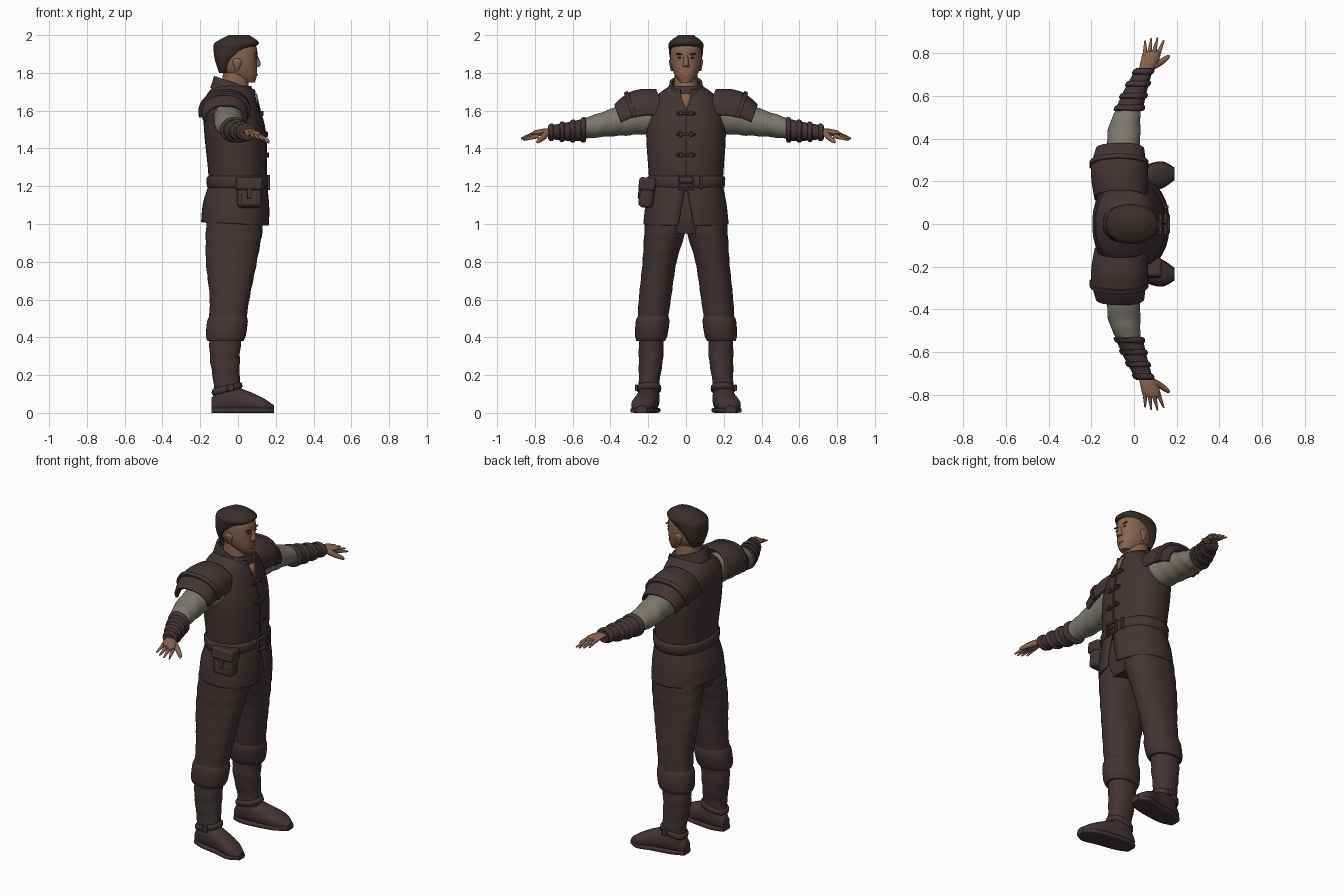
import bpy, bmesh
from math import sin, cos, pi, radians
from mathutils import Vector, Matrix

old = bpy.data.objects.get("Cube")
if old:
    bpy.data.objects.remove(old)


def material(name, *rgb):
    mat = bpy.data.materials.new(name)
    mat.use_nodes = True
    mat.diffuse_color = (*rgb, 1)
    mat.node_tree.nodes["Principled BSDF"].inputs["Base Color"].default_value = (*rgb, 1)
    return mat


LEATHER = material("dark leather", .055, .034, .034)
LINEN = material("grey linen", .2, .19, .15)
SKIN = material("skin", .25, .13, .08)
HAIR = material("dark hair", .04, .026, .023)


def finish(name, bm, mat, mirror=False, thick=0, bevel=0):
    """Turn a bmesh into a smooth shaded object with its modifiers."""
    bmesh.ops.recalc_face_normals(bm, faces=bm.faces)
    mesh = bpy.data.meshes.new(name)
    bm.to_mesh(mesh)
    bm.free()
    mesh.materials.append(mat)
    mesh.shade_smooth()
    mesh.set_sharp_from_angle(angle=radians(45))
    part = bpy.data.objects.new(name, mesh)
    bpy.context.collection.objects.link(part)
    if thick:
        solid = part.modifiers.new("thickness", 'SOLIDIFY')
        solid.thickness, solid.offset = thick, 0
    if bevel:
        soft = part.modifiers.new("soft edges", 'BEVEL')
        soft.width, soft.segments = bevel, 3
    if mirror:
        part.modifiers.new("both sides", 'MIRROR').use_axis = (False, True, False)


def smooth_rows(rows, steps=8):
    """Catmull-Rom interpolation of a list of sections."""
    out = []
    for i in range(len(rows) - 1):
        before, start, end, after = (rows[max(i - 1, 0)], rows[i], rows[i + 1],
                                     rows[min(i + 2, len(rows) - 1)])
        for step in range(steps):
            t = step / steps
            out.append([b + t / 2 * (c - a + t * (2 * a - 5 * b + 4 * c - d + t * (3 * (b - c) + d - a)))
                        for a, b, c, d in zip(before, start, end, after)])
    return out + [rows[-1]]


def section(rows, height, grow=0):
    """One section of a part at a height, optionally enlarged."""
    fine = smooth_rows(rows)
    i = next((i for i in range(len(fine) - 2) if fine[i + 1][0] >= height), len(fine) - 2)
    low, high = fine[i], fine[i + 1]
    t = (height - low[0]) / (high[0] - low[0])
    left, right, back, front = [a + t * (b - a) for a, b in zip(low[1:], high[1:])]
    return height, left - grow, right + grow, back - grow, front + grow


def skin_rings(bm, rings, closed=True):
    loops = [[bm.verts.new(point) for point in ring] for ring in rings]
    count = len(loops[0])
    for lower, upper in zip(loops, loops[1:]):
        for i in range(count if closed else count - 1):
            j = (i + 1) % count
            bm.faces.new((lower[i], lower[j], upper[j], upper[i]))
    if closed:
        bm.faces.new(loops[0])
        bm.faces.new(loops[-1])


def signed_power(value, power):
    return abs(value) ** power * (1 if value > 0 else -1)


def loft(name, rows, mat, axis='z', square=.9, fold=0, tilt=0, gap=None, gap_at=0, steps=8, count=36, **extra):
    """Rounded sections (height, two extents each way) along an axis; gap leaves a slit."""
    rows = smooth_rows(rows, steps)
    rings = []
    for index, (h, left, right, back, front) in enumerate(rows):
        ring = []
        open_half = gap[0] + (gap[1] - gap[0]) * index / (len(rows) - 1) if gap else 0
        for i in range(count):
            angle = gap_at + open_half + (2 * pi - 2 * open_half) * i / (count - 1 if gap else count)
            swell = (1 + fold * sin(75 * h + 3 * sin(angle))) / 2
            a = (left + right) / 2 + (right - left) * swell * signed_power(cos(angle), square)
            b_offset = (front - back) * swell * signed_power(sin(angle), square)
            b = (back + front) / 2 + b_offset
            ring.append({'x': (h, a, b), 'y': (a, h + tilt * b_offset, b), 'z': (a, b, h + tilt * a)}[axis])
        rings.append(ring)
    bm = bmesh.new()
    skin_rings(bm, rings, closed=not gap)
    finish(name, bm, mat, **extra)


def band(name, rows, low, high, grow, **options):
    """Raised strap that follows the shape of another part."""
    edge = (high - low) / 5
    loft(name, [section(rows, low), section(rows, low + edge, grow),
                section(rows, high - edge, grow), section(rows, high)], LEATHER, steps=2, **options)


def centred(*rows):
    return [(z, back, front, -half, half) for z, back, front, half in rows]


def tube(name, points, mat, flat=1):
    """Round mirrored sweep through (x, y, z, radius) points."""
    points = smooth_rows(points)
    bm = bmesh.new()
    rings = []
    for i, (*centre, radius) in enumerate(points):
        ahead, behind = points[min(i + 1, len(points) - 1)], points[max(i - 1, 0)]
        along = Vector(ahead[:3]) - Vector(behind[:3])
        side = along.cross(Vector((0, 0, 1))).normalized()
        up = side.cross(along).normalized() * flat
        rings.append([Vector(centre) + radius * (cos(turn * pi / 6) * side + sin(turn * pi / 6) * up)
                      for turn in range(12)])
    skin_rings(bm, rings)
    finish(name, bm, mat, mirror=True)


def block(name, place, size, mat=LEATHER, bevel=.004, turn=0, **extra):
    bm = bmesh.new()
    matrix = Matrix.Translation(place) @ Matrix.Rotation(turn, 4, 'X') @ Matrix.Diagonal((*size, 1))
    bmesh.ops.create_cube(bm, size=1, matrix=matrix)
    finish(name, bm, mat, bevel=bevel, **extra)


# Head, neck and hair
HEAD = centred((1.75, .03, .09, .03), (1.79, -.06, .1, .06), (1.85, -.1, .1, .08),
               (1.93, -.1, .1, .08), (1.97, -.08, .07, .06))
loft("head", HEAD, SKIN)
loft("neck", centred((1.6, -.09, .07, .07), (1.8, -.08, .05, .06)), SKIN)
loft("hair", centred((1.8, -.1, -.06, .05), (1.86, -.12, -.02, .08), (1.92, -.13, .06, .09),
                     (1.96, -.12, .11, .09), (2, -.05, .06, .04)), HAIR, fold=.01)
loft("nose", centred((1.83, .08, .11, .02), (1.85, .08, .12, .015), (1.9, .08, .1, .01)), SKIN)
loft("ears", [(1.81, -.01, 0, .06, .08), (1.86, -.03, .02, .07, .09), (1.88, -.01, 0, .07, .08)],
     SKIN, mirror=True)
block("eyebrows", (.096, .036, 1.9), (.01, .036, .009), HAIR, turn=.1, mirror=True)
block("eyes", (.095, .034, 1.88), (.008, .02, .007), HAIR, mirror=True)
block("lips", (.1, 0, 1.79), (.01, .04, .01), SKIN)

# Jerkin with collar, skirt and hips
JERKIN = centred((1.17, -.15, .14, .19), (1.3, -.16, .15, .2), (1.5, -.18, .14, .21),
                 (1.65, -.18, .1, .18), (1.73, -.13, .07, .09))
loft("jerkin", JERKIN, LEATHER)
loft("skirt", centred((1, -.19, .16, .22), (1.1, -.18, .16, .21), (1.2, -.15, .15, .19)),
     LEATHER, tilt=-.05, gap=(.16, .01), thick=.012)
loft("collar", centred((1.67, -.14, .09, .09), (1.74, -.12, .09, .08)),
     LEATHER, tilt=-.35, gap=(.12, .35), thick=.014)
loft("hips", centred((.95, -.15, .11, .17), (1.03, -.17, .13, .2), (1.17, -.14, .13, .18)), LEATHER)


def chest(z):
    return section(JERKIN, z)[2]


bm = bmesh.new()
low, high = 1.59, 1.69
bm.faces.new([bm.verts.new(corner) for corner in (
    (chest(low), 0, low), (chest(high) + .01, .03, high), (chest(high) + .01, -.03, high))])
finish("open_neckline", bm, SKIN, thick=.008)

# Front fastening: seam and clasps
loft("front_seam", [(z, chest(z) - .01, chest(z) + .006, -.006, .006) for z in (1.25, 1.4, 1.5, 1.59)],
     LEATHER, count=8)
for i in range(3):
    z = 1.585 - .11 * i
    block("clasp_bar", (chest(z), 0, z), (.02, .1, .014))
    for side in (-1, 1):
        block("clasp_toggle", (chest(z) + .005, .028 * side, z), (.02, .016, .028))

# Belt, buckle and pouch
belt_z = 1.22
band("belt", JERKIN, belt_z - .035, belt_z + .035, .012)
buckle_x = chest(belt_z) + .016
for side in (-1, 1):
    block("buckle_side", (buckle_x, .037 * side, belt_z), (.016, .012, .08))
    block("buckle_rail", (buckle_x, 0, belt_z + .034 * side), (.016, .084, .012))
block("buckle_pin", (buckle_x, 0, belt_z), (.014, .06, .01))
block("belt_loop", (buckle_x - .01, .08, belt_z), (.02, .016, .07))
for name, y, z, size, bevel in (("pouch", -.205, 1.16, (.13, .075, .15), .022),
                                ("pouch_flap", -.205, 1.21, (.14, .09, .07), .015),
                                ("pouch_strap", -.245, 1.18, (.025, .012, .09), .004),
                                ("pouch_pocket", -.235, 1.13, (.09, .03, .07), .012)):
    block(name, (.06, y, z), size, bevel=bevel, turn=-.12)

# Overlapping shoulder guards, open underneath
GUARD = [(.12, -.17, .05, 1.5, 1.7), (.26, -.19, .05, 1.5, 1.69), (.36, -.17, .04, 1.48, 1.62)]
for name, low, high, grow, thick in (("inner", .12, .29, .008, .014), ("trim", .27, .29, .011, .018),
                                     ("outer", .25, .35, 0, .014)):
    loft("shoulder_guard_" + name, [section(GUARD, h, grow) for h in (low, (low + high) / 2, high)],
         LEATHER, axis='y', tilt=.35, gap=(1.35, 1.4), gap_at=-pi / 2, thick=thick, mirror=True)

# Sleeves and bracers
arm = dict(axis='y', square=1, mirror=True)
loft("sleeves", [(.15, -.13, .05, 1.48, 1.65), (.3, -.13, .03, 1.47, 1.64), (.45, -.12, .03, 1.46, 1.59),
                 (.54, -.08, .03, 1.45, 1.56)], LINEN, fold=.025, **arm)
BRACER = [(.53, -.09, .04, 1.44, 1.56), (.62, -.05, .06, 1.44, 1.54), (.73, .01, .09, 1.45, 1.52)]
loft("bracers", BRACER, LEATHER, **arm)
for i in range(4):
    start = .53 + .057 * i
    band("bracer_band", BRACER, start, start + .027, .008, **arm)

# Hands, with fingers fanned out by index
tube("palms", [(.05, .71, 1.49, .03), (.065, .75, 1.49, .036), (.08, .79, 1.48, .042), (.08, .81, 1.48, .03)],
     SKIN, flat=.42)
for i in range(4):
    root = Vector((.052 + .019 * i, .785, 1.484 - .006 * i, .013))
    reach = Vector((.01 * i, .092 - .012 * abs(i - 1.6), -.022, -.009))
    tube("fingers", [root, root + reach / 2, root + reach * .9, root + reach], SKIN)
tube("thumbs", [(.085, .74, 1.48, .018), (.12, .755, 1.46, .015), (.155, .78, 1.44, .011),
                (.163, .79, 1.43, .004)], SKIN)

# Trousers with rolled cuffs
TROUSERS = [(.4, -.16, .03, .11, .26), (.6, -.15, .06, .08, .25), (.8, -.17, .1, .05, .23),
            (.97, -.17, .13, 0, .22), (1.06, -.16, .13, 0, .21)]
loft("trousers", TROUSERS, LEATHER, fold=.012, mirror=True)
band("boot_cuffs", TROUSERS, .38, .51, .01, mirror=True)

# Boots
SHAFT = [(.07, -.13, .03, .14, .25), (.16, -.13, .01, .14, .25), (.3, -.15, .01, .12, .25),
         (.42, -.15, .02, .12, .25)]
loft("boot_shafts", SHAFT, LEATHER, fold=.02, mirror=True)
FOOT = [(-.14, .16, .22, 0, .08), (-.07, .14, .25, 0, .15), (.04, .15, .27, 0, .12),
        (.13, .17, .29, 0, .08), (.19, .21, .26, 0, .04)]
loft("boot_feet", FOOT, LEATHER, axis='x', mirror=True)
loft("boot_soles", [(x, inner - .004, outer + .004, 0, .027) for x, inner, outer, *rest in FOOT],
     LEATHER, axis='x', square=.4, mirror=True)
band("ankle_straps", SHAFT, .125, .16, .009, tilt=.25, mirror=True)
block("ankle_buckles", (-.04, .262, .133), (.035, .014, .036), mirror=True)
